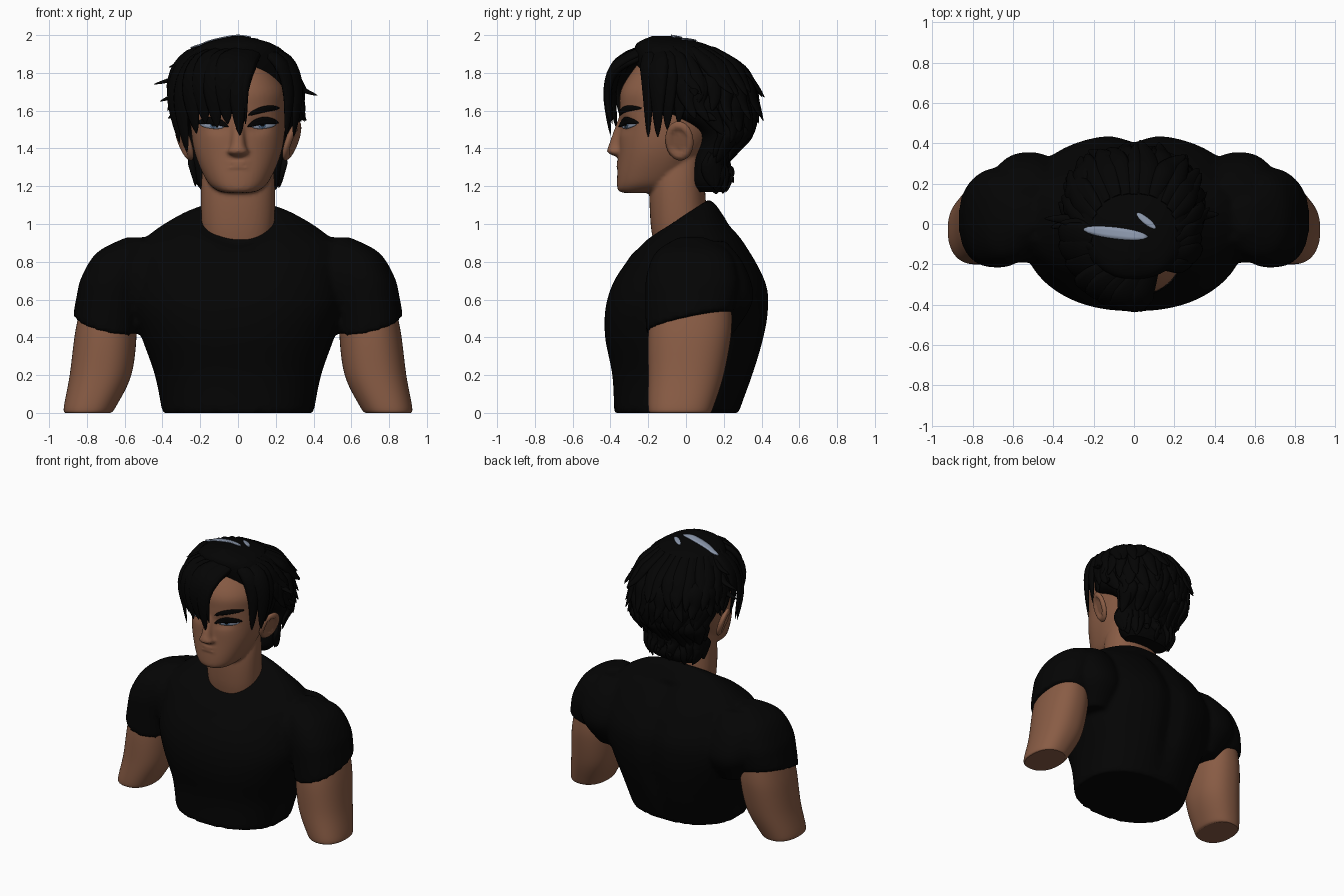
import bpy, bmesh, math, random
from mathutils import Vector, Matrix
from mathutils.bvhtree import BVHTree

if "Cube" in bpy.data.objects:
    bpy.data.objects.remove(bpy.data.objects["Cube"])

random.seed(4)
SIDES = ((1, "left"), (-1, "right"))


def material(name, r, g, b):
    m = bpy.data.materials.new(name)
    m.diffuse_color = (r, g, b, 1)
    m.use_nodes = True
    m.node_tree.nodes["Principled BSDF"].inputs["Base Color"].default_value = m.diffuse_color
    return m


SKIN = material("skin brown", .25, .107, .059)
SHIRT = material("shirt black", .0013, .0013, .0013)
HAIR = material("hair black", .0012, .0012, .0012)
PALE = material("pale blue grey", .26, .31, .41)
IRIS = material("iris blue", .1, .19, .33)


def catmull(pts, steps):
    """Smooth list of tuples through the given points."""
    out = []
    for i in range(len(pts) - 1):
        a, b, c, d = (pts[min(max(i + k, 0), len(pts) - 1)] for k in range(-1, 3))
        for s in range(steps):
            t = s / steps
            out.append(tuple(q + t * ((r - p) + t * (2 * p - 5 * q + 4 * r - w + t * (3 * (q - r) + w - p))) / 2
                             for p, q, r, w in zip(a, b, c, d)))
    return out + [tuple(pts[-1])]


def ring_point(r, ang, p=2.3):
    z, hx, y0, y1, cx, ty, tx = r
    c, s = math.cos(ang), math.sin(ang)
    k = (abs(c) ** p + abs(s) ** p) ** (-1 / p)
    dx, dy = hx * c * k, (y1 - y0) / 2 * s * k
    return Vector((cx + dx, (y0 + y1) / 2 + dy, z + ty * dy + tx * dx))


def skin_rings(bm, loops):
    """Bridge closed loops of points and cap both ends."""
    vs = [[bm.verts.new(p) for p in loop] for loop in loops]
    n = len(vs[0])
    for a, b in zip(vs, vs[1:]):
        for i in range(n):
            bm.faces.new((a[i], a[(i + 1) % n], b[(i + 1) % n], b[i]))
    bm.faces.new(vs[0][::-1])
    bm.faces.new(vs[-1])


def loft(bm, rings, side=1, n=60, steps=6):
    """Rings are (z, half width, front y, back y, centre x, tilt y, tilt x)."""
    full = [(*r, *[0] * (7 - len(r))) for r in rings]
    dense = catmull([(*r[:4], r[4] * side, r[5], r[6] * side) for r in full], steps)
    skin_rings(bm, [[ring_point(r, math.tau * i / n) for i in range(n)] for r in dense])
    return dense


def finish(name, bm, mat, voxel=0):
    bmesh.ops.recalc_face_normals(bm, faces=bm.faces)
    for f in bm.faces:
        f.smooth = len(f.verts) < 5
    me = bpy.data.meshes.new(name)
    bm.to_mesh(me)
    me.materials.append(mat)
    ob = bpy.data.objects.new(name, me)
    bpy.context.collection.objects.link(ob)
    if voxel:
        m = ob.modifiers.new("blend", 'REMESH')
        m.mode, m.voxel_size, m.use_smooth_shade = 'VOXEL', voxel, True
        m = ob.modifiers.new("soften", 'SMOOTH')
        m.factor, m.iterations = .5, 3
    return ob


# shirt: torso, shoulder blades and two sleeves blended into one skin
bm = bmesh.new()
loft(bm, [(0, .4, -.38, .28), (.2, .44, -.39, .36), (.4, .51, -.428, .42), (.56, .56, -.425, .443),
          (.7, .56, -.38, .425), (.86, .53, -.305, .31, 0, .15), (.94, .46, -.265, .22, 0, .3),
          (1.01, .32, -.225, .155, 0, .5), (1.03, .215, -.195, .12, 0, .63)])
for v in bm.verts:  # groove of the spine and dip of the neckline
    if v.co.y > .1 and v.co.z < 1:
        v.co.y -= .04 * math.exp(-(v.co.x / .07) ** 2) * min(1, v.co.z * 3)
    elif v.co.y < 0 and v.co.z > .85:
        v.co.z -= .045 * math.exp(-(v.co.x / .13) ** 2) * min(1, (v.co.z - .85) * 12)
for s, label in SIDES:
    loft(bm, [(.475, .172, -.212, .25, .7, .22, .24), (.6, .17, -.215, .27, .685, .08, .08),
              (.72, .168, -.21, .275, .66), (.85, .135, -.16, .23, .61), (.93, .05, -.04, .1, .54)], s)
    loft(bm, [(.42, .1, -.08, .25, .5), (.6, .2, -.18, .355, .52), (.78, .2, -.18, .31, .52),
              (.91, .13, -.08, .21, .48)], s)
finish("shirt", bm, SHIRT, .017)

# bare upper arms
for s, label in SIDES:
    bm = bmesh.new()
    loft(bm, [(0, .12, -.19, .13, .795), (.03, .137, -.2, .145, .785), (.2, .163, -.2, .2, .728),
              (.42, .163, -.2, .24, .7), (.58, .14, -.18, .24, .69)], s)
    finish(label + "_arm", bm, SKIN)

# head with eye sockets, neck, nose and lips
bm = bmesh.new()
loft(bm, [(1.165, .06, -.33, -.2), (1.18, .115, -.36, -.1), (1.24, .172, -.365, 0), (1.4, .235, -.355, .12),
          (1.6, .255, -.352, .25), (1.72, .25, -.34, .25), (1.87, .15, -.24, .1)])
for v in bm.verts:
    if v.co.y < -.15:
        v.co.y += .024 * math.exp(-((abs(v.co.x) - .11) / .06) ** 2 - ((v.co.z - 1.525) / .04) ** 2)
loft(bm, [(.84, .17, -.16, .11), (1, .192, -.187, .113), (1.2, .195, -.19, .1), (1.35, .18, -.15, .1)])
loft(bm, [(1.355, .03, -.365, -.28), (1.38, .058, -.416, -.28), (1.43, .04, -.405, -.28),
          (1.58, .033, -.35, -.28)])
for z in (1.3, 1.326):
    loft(bm, [(z - .013, .06, -.35, -.25), (z, .09, -.37, -.25), (z + .012, .06, -.35, -.25)])
bmesh.ops.recalc_face_normals(bm, faces=bm.faces)
head_tree = BVHTree.FromBMesh(bm)
finish("head", bm, SKIN, .011)

# ears with a hollow in the outer face
for s, label in SIDES:
    bm = bmesh.new()
    bmesh.ops.create_uvsphere(bm, u_segments=24, v_segments=16, radius=1)
    for v in bm.verts:
        if math.hypot(v.co.y, v.co.z) < .68 and v.co.x * s > 0:
            v.co.x *= .25
    bm.transform(Matrix.Translation((.285 * s, -.035, 1.44)) @ Matrix.Rotation(.35 * s, 4, 'Y')
                 @ Matrix.Rotation(-.3 * s, 4, 'Z') @ Matrix.Diagonal((.028, .078, .11, 1)))
    finish(label + "_ear", bm, SKIN)

# hair cap
bm = bmesh.new()
cap = loft(bm, [(1.17, .17, .05, .2), (1.22, .215, .02, .22), (1.32, .235, .03, .21), (1.48, .285, .05, .335),
                (1.6, .32, -.19, .365), (1.72, .33, -.22, .36), (1.86, .275, -.265, .26),
                (1.95, .19, -.265, .11), (1.995, .03, -.18, -.08)])
HEART = Vector((0, .05, 1.6))


def lock(path, w, d=.022, n=8):
    """Tapered lock of hair, wide across the head and thin outward."""
    path = [Vector(p) for p in catmull(path, 5)]
    loops, last = [], len(path) - 1
    for i, p in enumerate(path):
        t = (path[min(i + 1, last)] - path[max(i - 1, 0)]).normalized()
        o = p - HEART
        nrm = (o - t * o.dot(t)).normalized()
        side, u = t.cross(nrm), i / last
        k = max(.04, min(1, .45 + 1.6 * u) * (1 - u ** 2.2) ** .8)
        loops.append([p + side * (w * k * math.cos(a)) + nrm * (d * k * math.sin(a))
                      for a in (math.tau * j / n for j in range(n))])
    skin_rings(bm, loops)


def swept(root, tip, w):
    """Lock that arcs out from the parting and then hangs down to its tip."""
    (a, b, c), (x, y, z) = root, tip
    lock([(a + (x - a) * f, b + (y - b) * f, c + (z - c) * g)
          for f, g in ((0, 0), (.8, .17), (1.1, .5), (1, 1))], w, .03)


# fringe swept across the brow, and locks on the other side of the parting
for i, tip in enumerate(((.01, -.4, 1.47), (-.055, -.39, 1.53), (-.11, -.37, 1.51), (-.17, -.335, 1.53),
                         (-.22, -.3, 1.48), (-.27, -.22, 1.38), (-.31, -.14, 1.43), (-.32, -.07, 1.5))):
    swept((.09 - .014 * i, -.22 + .018 * i, 1.92 + .006 * i), tip, .08 + .015 * min(i, 1))
swept((.1, -.24, 1.88), (.04, -.4, 1.53), .035)
swept((.13, -.2, 1.92), (.255, -.2, 1.46), .06)
for y, z in ((-.15, 1.46), (-.1, 1.5), (-.04, 1.53)):
    swept((.12, -.15, 1.93), (.295, y, z), .075)


def fall(deg, turn, z0, z1, flip, w):
    """Lock lying on the cap from z0 to z1 with its tip flipped out."""
    path = []
    for u, off in ((0, -.02), (.35, 0), (.7, .2 * flip), (1, flip)):
        z = z0 + (z1 - z0) * u
        p = ring_point(min(cap, key=lambda q: abs(q[0] - z)), math.radians(deg + turn * u * u))
        out = Vector((p.x, p.y - .06, 0)).normalized()
        path.append(Vector((p.x, p.y, z)) + out * off)
    lock(path, w)


# layered locks around the sides and back: top, end, how far round, count, flip
for z0, z1, a0, count, flip in ((1.93, 1.66, -25, 17, .03), (1.84, 1.56, -20, 17, .035),
                                (1.7, 1.46, 10, 13, .02), (1.55, 1.32, 5, 13, .015), (1.38, 1.18, 0, 13, .015)):
    for i in range(count):
        a = a0 + (180 - 2 * a0) * (i + random.uniform(-.25, .25)) / (count - 1)
        fall(a, random.uniform(-14, 14), z0, z1 + random.uniform(-.03, .04),
             flip + random.uniform(-.01, .02), random.uniform(.045, .065))
# flyaway tips
for deg, z, flip in ((185, 1.74, .12), (178, 1.83, .08), (195, 1.65, .09), (185, 1.56, .06),
                     (-5, 1.68, .09), (0, 1.55, .06)):
    fall(deg, 0, z + .1, z, flip, .04)
bmesh.ops.recalc_face_normals(bm, faces=bm.faces)
hair_tree = BVHTree.FromBMesh(bm)
finish("hair", bm, HAIR)


def plate(name, tree, mat, x0, x1, mid, half, slope, arch, lift, top=False):
    """Thin lens-shaped strip laid on a surface by casting rays at it."""
    d = Vector((0, 0, -1)) if top else Vector((0, 1, 0))
    bm, rows = bmesh.new(), []
    for i in range(15):
        u = i / 7 - 1
        row = []
        for k in range(4):
            x = (x0 + x1) / 2 + (x1 - x0) / 2 * u
            v = mid + slope * u - arch * u * u + half * (1.02 - u * u) ** .5 * (k / 1.5 - 1)
            start = Vector((x, v, 3)) if top else Vector((x, -2, v))
            hit = tree.ray_cast(start, d)[0]
            row.append(bm.verts.new((hit or start) - d * lift))
        rows.append(row)
    for a, b in zip(rows, rows[1:]):
        for k in range(3):
            bm.faces.new((a[k], b[k], b[k + 1], a[k + 1]))
    m = finish(name, bm, mat).modifiers.new("thickness", 'SOLIDIFY')
    m.thickness, m.offset = .006, 0


# pale gleams on the crown
plate("crown_gleam_long", hair_tree, PALE, -.25, .068, -.045, .029, -.018, 0, .005, True)
plate("crown_gleam_short", hair_tree, PALE, .012, .108, .016, .021, -.034, 0, .005, True)

# eyes, lashes and brows
for s, label in SIDES:
    for part, mat, x0, x1, *shape in (("eye", PALE, .075, .2, 1.522, .017, .006, 0, .004),
                                      ("iris", IRIS, .11, .148, 1.523, .016, 0, 0, .008),
                                      ("pupil", HAIR, .118, .14, 1.525, .01, 0, 0, .011),
                                      ("lash", HAIR, .052, .212, 1.546, .019, .01, .02, .011),
                                      ("brow", HAIR, .055, .217, 1.607, .016, .018, .012, .006)):
        mid, half, slope, arch, lift = shape
        plate(f"{label}_{part}", head_tree, mat, x0 * s, x1 * s, mid, half, slope, arch, lift)
